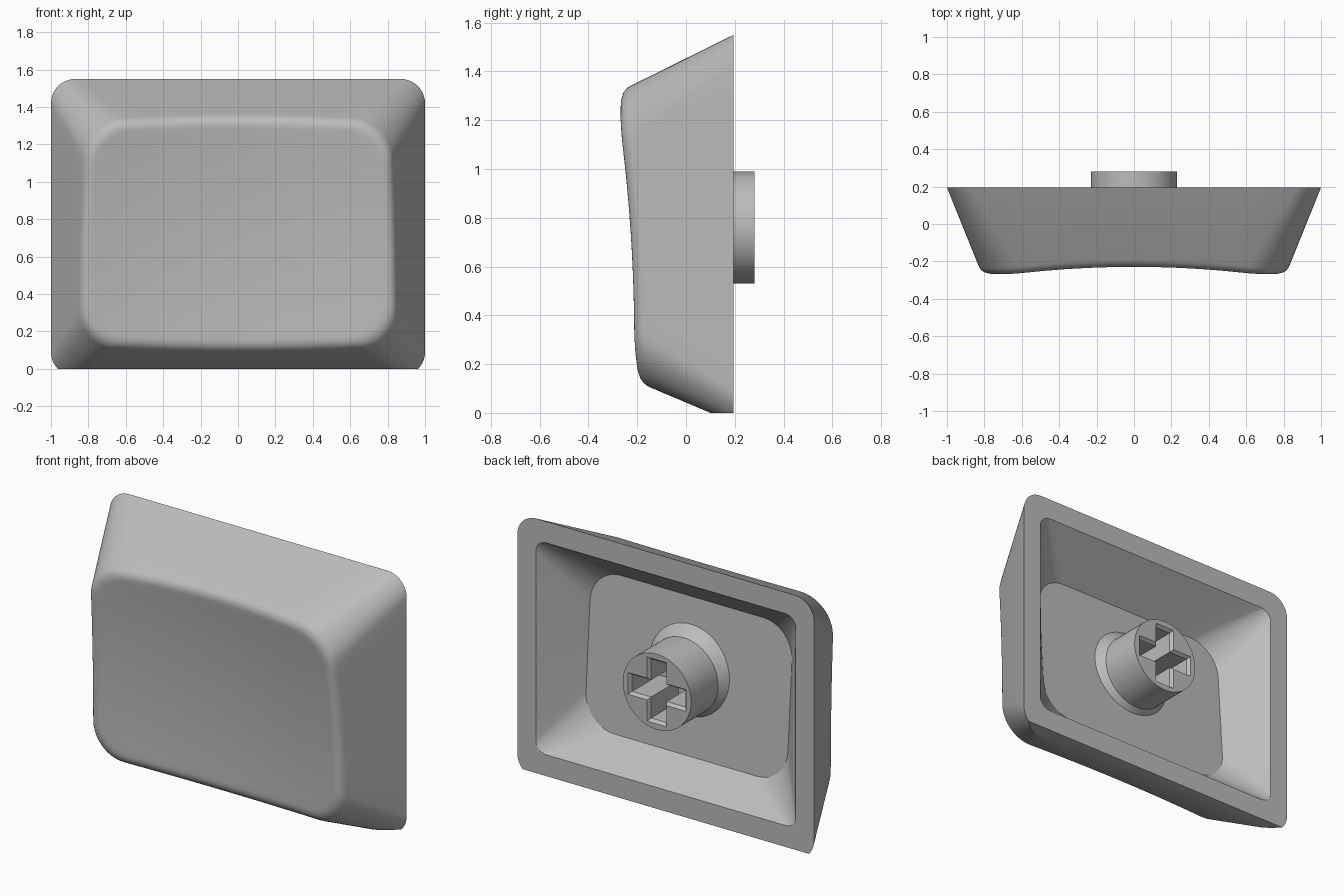
import bpy, bmesh, math
from mathutils import Vector

if "Cube" in bpy.data.objects:
    bpy.data.objects.remove(bpy.data.objects["Cube"], do_unlink=True)

BACK = 0.195        # plane of the open rim
STEM_Z = 0.76

grey = bpy.data.materials.new("plain grey")
grey.use_nodes = True
grey.diffuse_color = (0.5, 0.5, 0.5, 1)
grey.node_tree.nodes["Principled BSDF"].inputs["Base Color"].default_value = (0.5, 0.5, 0.5, 1)


def rounded_rect(hx, z0, z1, r, arc=10, side=10):
    """Rounded rectangle as (x, z) points, always the same count."""
    corners = [(hx - r, z1 - r), (r - hx, z1 - r), (r - hx, z0 + r), (hx - r, z0 + r)]
    pts = []
    for i, (cx, cz) in enumerate(corners):
        for k in range(arc + 1):
            a = math.pi / 2 * (i + k / arc)
            pts.append(Vector((cx + r * math.cos(a), cz + r * math.sin(a))))
        nx, nz = corners[(i + 1) % 4]
        a = math.pi / 2 * (i + 1)
        end = Vector((nx + r * math.cos(a), nz + r * math.sin(a)))
        start = pts[-1].copy()
        pts += [start.lerp(end, k / side) for k in range(1, side)]
    return pts


def circle(r, n=64):
    return [Vector((r * math.cos(math.tau * k / n), STEM_Z + r * math.sin(math.tau * k / n)))
            for k in range(n)]


def cross(arm, half):
    quarter = [(arm, -half), (arm, half), (half, half)]
    pts = []
    for q in range(4):
        for x, z in quarter:
            for _ in range(q):
                x, z = -z, x
            pts.append(Vector((x, z + STEM_Z)))
    return pts


def at_depth(pts, y):
    return [Vector((p.x, y, p.y)) for p in pts]


def add_ring(bm, pts):
    return [bm.verts.new(p) for p in pts]


def bridge(bm, a, b):
    n = len(a)
    for i in range(n):
        j = (i + 1) % n
        bm.faces.new((a[i], a[j], b[j], b[i]))


def loft(bm, rings):
    loops = [add_ring(bm, r) for r in rings]
    for a, b in zip(loops, loops[1:]):
        bridge(bm, a, b)
    return loops


def finish(bm, name):
    bmesh.ops.recalc_face_normals(bm, faces=bm.faces[:])
    mesh = bpy.data.meshes.new(name)
    bm.to_mesh(mesh)
    bm.free()
    obj = bpy.data.objects.new(name, mesh)
    bpy.context.collection.objects.link(obj)
    mesh.materials.append(grey)
    bpy.ops.object.select_all(action="DESELECT")
    obj.select_set(True)
    bpy.context.view_layer.objects.active = obj
    bpy.ops.object.shade_smooth_by_angle(angle=math.radians(25))
    return obj


def dish(p):
    """Depth of the scooped front face."""
    return -0.15 - 0.08 * (p.y - 0.3) ** 2 - 0.1 * p.x ** 2


def wall(y, inset=0.0):
    """Tapered outer outline at a given depth."""
    d = BACK - y
    return rounded_rect(1 - 0.404 * d - inset, -0.04 + 0.423 * d + inset,
                        1.55 - 0.494 * d - inset, 0.13 + 0.2 * d - 0.6 * inset)


def wall_on_dish(offset, inset=0.0):
    """Outline where the tapered wall meets the dish, point by point."""
    pts = wall(-0.2, inset)
    for _ in range(6):
        pts = [wall(dish(p) + offset, inset)[i] for i, p in enumerate(pts)]
    return [Vector((p.x, dish(p) + offset, p.y)) for p in pts]


def floor_y(z):
    return -0.03 - 0.07 * (z - STEM_Z)


# Cap shell: cavity, rim, tapered wall, rounded lip, scooped face
low, corner, inner = wall_on_dish(0.05), wall_on_dish(0.0), wall_on_dish(0.0, 0.055)
lip = []
for k in range(8):
    t = k / 7
    lip.append([a * (1 - t) ** 2 + b * 2 * t * (1 - t) + c * t * t
                for a, b, c in zip(low, corner, inner)])
face_rings = []
STEPS = 14
for k in range(1, STEPS):
    s = 1 - k / STEPS
    flat = [Vector((p.x * s, 0.72 + (p.z - 0.72) * s)) for p in inner]
    face_rings.append([Vector((p.x, dish(p), p.y)) for p in flat])
floor = [Vector((p.x, floor_y(p.y), p.y)) for p in rounded_rect(0.68, 0.27, 1.21, 0.2)]
opening = at_depth(rounded_rect(0.875, 0.13, 1.42, 0.07), BACK)

bm = bmesh.new()
loops = loft(bm, [floor, opening, at_depth(wall(BACK), BACK)] + lip + face_rings)
bm.faces.new(loops[0])
middle = Vector((0, 0.72))
tip = bm.verts.new((0, dish(middle), 0.72))
last = loops[-1]
for i, v in enumerate(last):
    bm.faces.new((v, last[(i + 1) % len(last)], tip))

# Trim the lower edge flat
cut = bmesh.ops.bisect_plane(bm, geom=bm.verts[:] + bm.edges[:] + bm.faces[:],
                             plane_co=(0, 0, 0), plane_no=(0, 0, 1), clear_inner=True)
bmesh.ops.edgenet_fill(bm, edges=[e for e in cut["geom_cut"] if isinstance(e, bmesh.types.BMEdge)])
finish(bm, "cap_shell")

# Stem: flared collar, post and chamfered cross socket
bm = bmesh.new()
post = loft(bm, [at_depth(circle(0.29), -0.055), at_depth(circle(0.23), 0.02),
                 at_depth(circle(0.23), 0.28)])
socket = loft(bm, [at_depth(cross(0.195, 0.066), 0.28), at_depth(cross(0.18, 0.052), 0.26),
                   at_depth(cross(0.18, 0.052), 0.0)])
bm.faces.new(socket[-1])
end_edges = [bm.edges.get((r[i], r[(i + 1) % len(r)]))
             for r in (post[-1], socket[0]) for i in range(len(r))]
bmesh.ops.triangle_fill(bm, edges=end_edges, use_beauty=True, normal=(0, 1, 0))
finish(bm, "stem")
